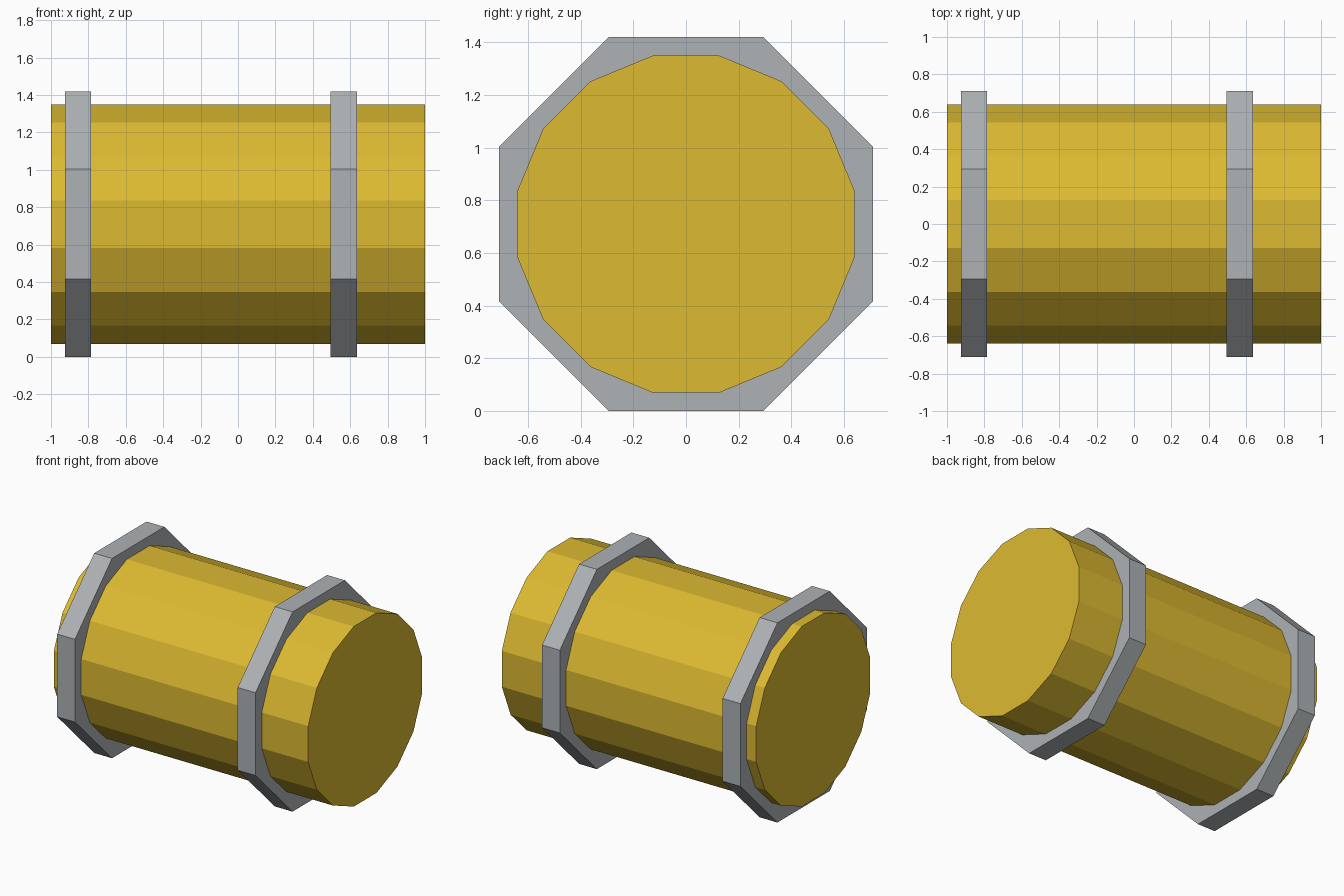
import bpy
import bmesh
from math import pi, cos
from mathutils import Matrix

if "Cube" in bpy.data.objects:
    bpy.data.objects.remove(bpy.data.objects["Cube"])

AXIS_Z = 0.71  # height of the barrel's long axis


def make_material(name, rgb):
    mat = bpy.data.materials.new(name)
    mat.use_nodes = True
    color = (*rgb, 1)
    mat.diffuse_color = color
    mat.node_tree.nodes["Principled BSDF"].inputs["Base Color"].default_value = color
    return mat


def lying_prism(name, sides, apothem, x_min, x_max, mat):
    """Flat-sided prism along x, resting on one of its flats."""
    radius = apothem / cos(pi / sides)
    bm = bmesh.new()
    bmesh.ops.create_cone(bm, cap_ends=True, segments=sides, radius1=radius,
                          radius2=radius, depth=x_max - x_min)
    turn = Matrix.Rotation(pi / 2, 4, 'Y') @ Matrix.Rotation(pi / sides, 4, 'Z')
    bmesh.ops.transform(bm, matrix=turn, verts=bm.verts)
    mesh = bpy.data.meshes.new(name)
    bm.to_mesh(mesh)
    bm.free()
    mesh.materials.append(mat)
    obj = bpy.data.objects.new(name, mesh)
    obj.location = ((x_min + x_max) / 2, 0, AXIS_Z)
    bpy.context.collection.objects.link(obj)
    return obj


yellow = make_material("yellow", (0.72, 0.49, 0.031))
grey = make_material("steel grey", (0.42, 0.445, 0.46))

# Barrel body
lying_prism("barrel", 16, 0.64, -1, 1, yellow)

# Octagonal bands
for name, x in (("right_band", -0.925), ("left_band", 0.495)):
    lying_prism(name, 8, AXIS_Z, x, x + 0.14, grey)
